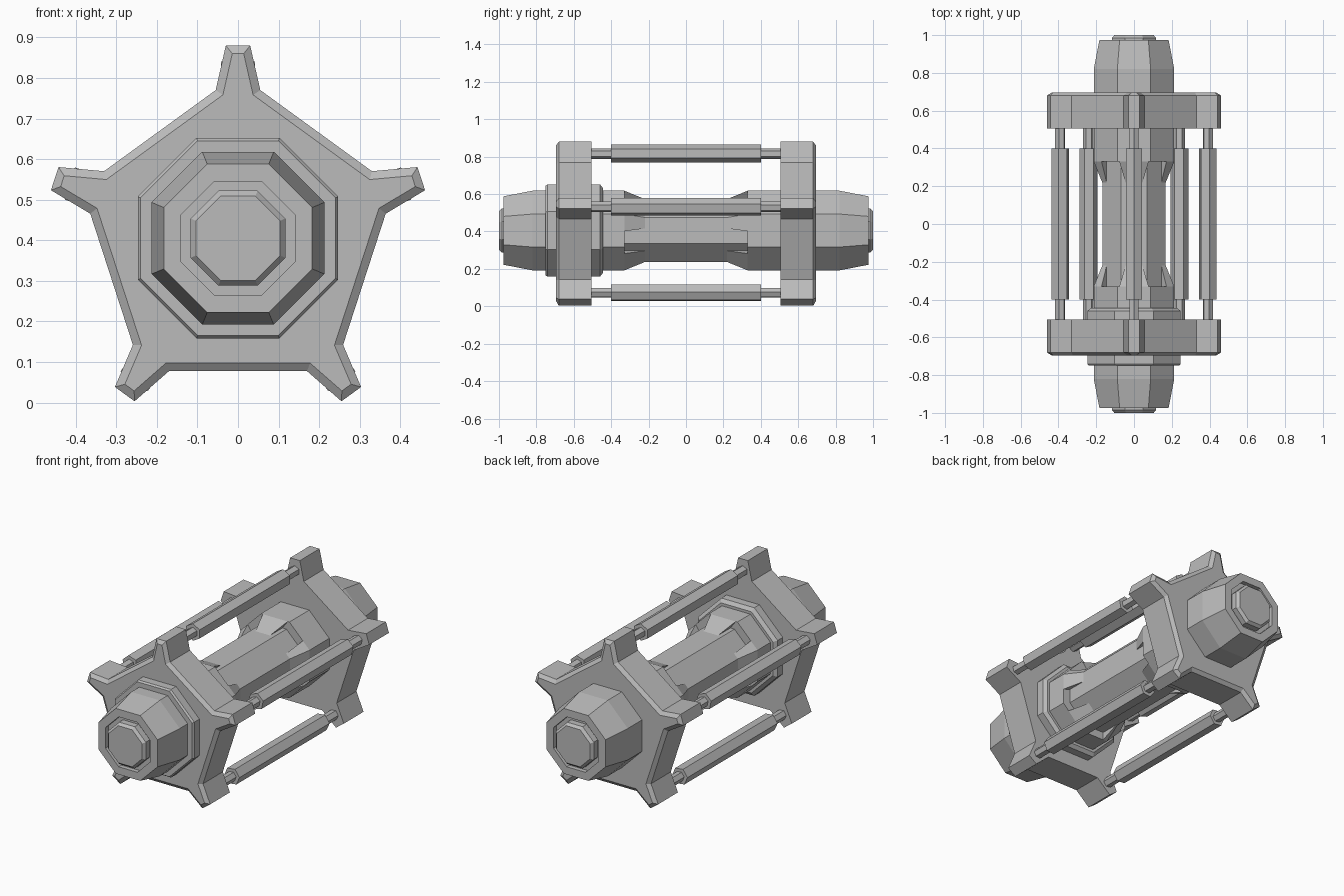
import bpy, bmesh
from math import sin, cos, pi, radians
from mathutils import Matrix

if "Cube" in bpy.data.objects:
    bpy.data.objects.remove(bpy.data.objects["Cube"])

AXIS_Z = 0.405

grey = bpy.data.materials.new("plain grey")
grey.use_nodes = True
grey.diffuse_color = (0.5, 0.5, 0.5, 1)
grey.node_tree.nodes["Principled BSDF"].inputs["Base Color"].default_value = (0.5, 0.5, 0.5, 1)


def add_object(name, bm):
    bmesh.ops.recalc_face_normals(bm, faces=bm.faces)
    mesh = bpy.data.meshes.new(name)
    bm.to_mesh(mesh)
    bm.free()
    mesh.materials.append(grey)
    obj = bpy.data.objects.new(name, mesh)
    bpy.context.collection.objects.link(obj)
    return obj


def loft(bm, rings):
    """Skin a list of rings and cap both ends; returns the last cap."""
    rows = [[bm.verts.new(p) for p in ring] for ring in rings]
    n = len(rows[0])
    for a, b in zip(rows, rows[1:]):
        for i in range(n):
            bm.faces.new((a[i], a[(i + 1) % n], b[(i + 1) % n], b[i]))
    bm.faces.new(rows[0])
    return bm.faces.new(rows[-1])


def polygon(y, r, sides, phase, cx=0, cz=AXIS_Z):
    angles = [phase + 2 * pi * i / sides for i in range(sides)]
    return [(cx + r * cos(a), y, cz + r * sin(a)) for a in angles]


def octagonal(name, side, profile):
    """Eight-sided turned part from (distance along y, half width) pairs."""
    bm = bmesh.new()
    loft(bm, [polygon(side * y, w / cos(pi / 8), 8, pi / 8) for y, w in profile])
    return add_object(name, bm)


def spoke_angles(start):
    return [radians(start + 72 * k) for k in range(5)]


def star_plate(name, side):
    # Five blunt arms joined by straight edges, chamfered on the outer face
    outline = []
    for a in spoke_angles(90):
        for r, t in ((0.365, -0.055), (0.475, -0.03), (0.475, 0.03), (0.365, 0.055)):
            outline.append((r * cos(a) - t * sin(a), AXIS_Z + r * sin(a) + t * cos(a)))
    bm = bmesh.new()
    cap = loft(bm, [[(x, side * y, z) for x, z in outline] for y in (0.505, 0.68)])
    bmesh.ops.recalc_face_normals(bm, faces=bm.faces)
    bmesh.ops.inset_region(bm, faces=[cap], thickness=0.02, depth=0.015, use_even_offset=True)
    return add_object(name, bm)


def notch(obj, side):
    # Cut five slots in the tapered collar, midway between the star arms
    bm = bmesh.new()
    for a in spoke_angles(54):
        place = (Matrix.Translation((0, side * 0.25, AXIS_Z)) @ Matrix.Rotation(-a, 4, 'Y')
                 @ Matrix.Translation((0.25, 0, 0)) @ Matrix.Diagonal((0.22, 0.16, 0.125, 1)))
        bmesh.ops.create_cube(bm, size=1, matrix=place)
    cutter = add_object("slot_cutter", bm)
    cutter.hide_render = True
    mod = obj.modifiers.new("slots", 'BOOLEAN')
    mod.operation = 'DIFFERENCE'
    mod.solver = 'EXACT'
    mod.object = cutter
    bpy.context.view_layer.objects.active = obj
    bpy.ops.object.modifier_apply(modifier=mod.name)
    bpy.data.objects.remove(cutter)


# Central shaft
octagonal("central_shaft", 1, [(-0.45, 0.168), (0.45, 0.168)])

for label, side in (("front", -1), ("back", 1)):
    star_plate(label + "_star_plate", side)
    # Tapered inner collar with slots
    notch(octagonal(label + "_inner_collar", side,
                    [(0.2, 0.16), (0.33, 0.213), (0.6, 0.213)]), side)
    # End cap with a recessed ring around a chamfered boss
    octagonal(label + "_end_cap", side,
              [(0.58, 0.213), (0.82, 0.213), (0.975, 0.183), (0.975, 0.14),
               (0.95, 0.14), (0.95, 0.117), (0.985, 0.117), (1.0, 0.104)])

# Wide band around the front end only
octagonal("front_band", -1, [(0.445, 0.228), (0.46, 0.247), (0.74, 0.247), (0.75, 0.24)])

# Five hexagonal tie rods with thin ends
for k, a in enumerate(spoke_angles(90)):
    cx, cz = 0.411 * cos(a), AXIS_Z + 0.411 * sin(a)
    bm = bmesh.new()
    loft(bm, [polygon(y, r, 6, a, cx, cz) for y, r in
              ((-0.53, 0.028), (-0.4, 0.028), (-0.4, 0.048),
               (0.4, 0.048), (0.4, 0.028), (0.53, 0.028))])
    add_object("tie_rod_%d" % (k + 1), bm)
